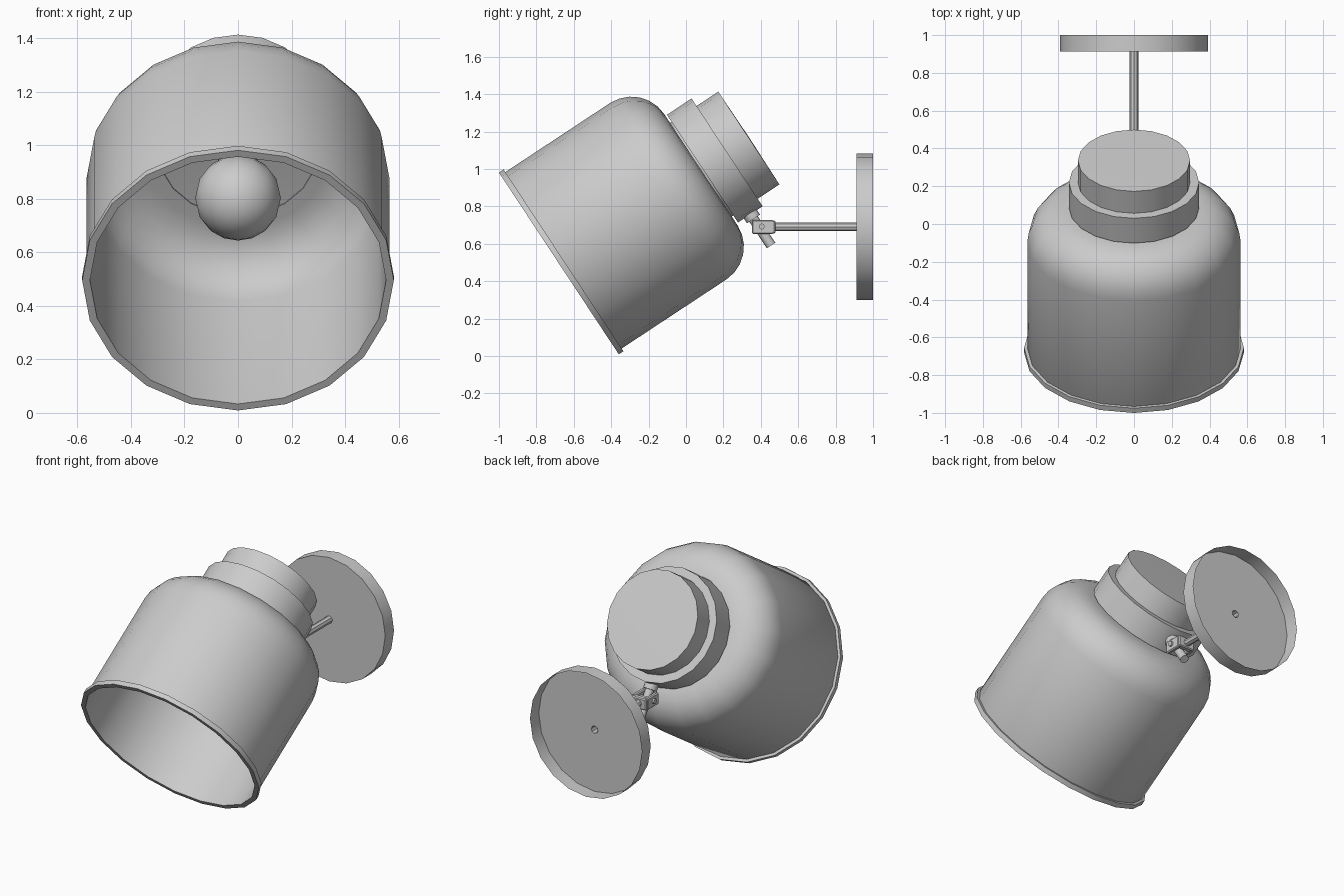
import bpy, bmesh, math
from mathutils import Matrix, Vector

if "Cube" in bpy.data.objects:
    bpy.data.objects.remove(bpy.data.objects["Cube"])

# lamp head frame: local z runs from the open rim to the cap, local y points to the joint
HEAD = Matrix.Translation((0, -0.68, 0.495)) @ Matrix.Rotation(math.radians(-56.6), 4, 'X')
# wall frame: local z runs along world y
WALL = Matrix.Translation((0, 0, 0.69)) @ Matrix.Rotation(math.radians(-90), 4, 'X')


def finish(name, bm, matrix, angle=40):
    bmesh.ops.remove_doubles(bm, verts=bm.verts, dist=1e-5)
    bmesh.ops.recalc_face_normals(bm, faces=bm.faces)
    me = bpy.data.meshes.new(name)
    bm.to_mesh(me)
    bm.free()
    ob = bpy.data.objects.new(name, me)
    bpy.context.collection.objects.link(ob)
    ob.matrix_world = matrix
    bpy.ops.object.select_all(action='DESELECT')
    ob.select_set(True)
    bpy.context.view_layer.objects.active = ob
    bpy.ops.object.shade_smooth_by_angle(angle=math.radians(angle))
    return ob


def lathe(name, profile, matrix, sides=20, angle=40):
    """Spin (radius, height) points around local z."""
    bm = bmesh.new()
    vs = [bm.verts.new((0, r, h)) for r, h in profile]
    es = [bm.edges.new(p) for p in zip(vs, vs[1:])]
    bmesh.ops.spin(bm, geom=vs + es, cent=(0, 0, 0), axis=(0, 0, 1),
                   angle=math.tau, steps=sides, use_duplicate=False)
    bmesh.ops.dissolve_degenerate(bm, dist=1e-5, edges=bm.edges)
    return finish(name, bm, matrix, angle)


def rod(name, a, b, r, sides=8, matrix=Matrix()):
    a, b = Vector(a), Vector(b)
    turn = (b - a).to_track_quat('Z', 'Y').to_matrix().to_4x4()
    n = (b - a).length
    return lathe(name, [(0, 0), (r, 0), (r, n), (0, n)],
                 matrix @ Matrix.Translation(a) @ turn, sides, 50)


def box(name, loc, size):
    bm = bmesh.new()
    bmesh.ops.create_cube(bm, size=1)
    bmesh.ops.scale(bm, vec=size, verts=bm.verts)
    bmesh.ops.bevel(bm, geom=bm.edges[:], offset=0.006, segments=1, affect='EDGES')
    return finish(name, bm, Matrix.Translation(loc), 30)


# rounded shoulder shared by the outer and inner shade walls
def shoulder(r, top, rad):
    return [(r - rad + rad * math.cos(a), top - rad + rad * math.sin(a))
            for a in (math.radians(15 * i) for i in range(7))]


# shade: outer wall, then inner wall back down to the opening
outer = shoulder(0.565, 0.91, 0.21)
inner = shoulder(0.552, 0.895, 0.20)
lathe("shade", [(0.553, 0), (0.565, 0.03)] + outer + [(0, 0.91), (0, 0.895)]
      + inner[::-1] + [(0.553, 0)], HEAD)
lathe("shade_rim", [(0.553, 0), (0.582, 0), (0.582, 0.03), (0.564, 0.03)], HEAD, 20, 30)

# neck ring and cap behind the shade
lathe("neck_core", [(0.30, 0.89), (0.30, 0.93)], HEAD)
lathe("neck_ring", [(0, 0.92), (0.345, 0.92), (0.345, 1.078), (0, 1.078)], HEAD)
lathe("cap", [(0.297, 1.07), (0.297, 1.217), (0, 1.22)], HEAD)

# bulb with its neck and socket
R, C = 0.16, 0.56
ball = [(R * math.sin(math.radians(a)), C - R * math.cos(math.radians(a)))
        for a in range(0, 136, 15)]
lathe("bulb", ball + [(0.085, 0.72), (0.075, 0.78), (0.075, 0.9)], HEAD, 16, 60)

# stud below the neck ring, passing through the joint
rod("joint_stud", (0, 0.32, 1.0), (0, 0.545, 1.0), 0.027, 8, HEAD)
rod("stud_collar", (0, 0.335, 1.0), (0, 0.375, 1.0), 0.042, 10, HEAD)

# forked joint with cross pin
for name, x in (("left", -0.044), ("right", 0.044)):
    box("joint_prong_" + name, (x, 0.41, 0.69), (0.026, 0.115, 0.075))
box("joint_bridge", (0, 0.46, 0.69), (0.11, 0.035, 0.07))
rod("joint_pin", (-0.068, 0.405, 0.692), (0.068, 0.405, 0.692), 0.016)

# arm and hollow wall plate, open at the back
lathe("arm", [(0.023, 0.465), (0.023, 0.915)], WALL, 8, 30)
lathe("wall_plate", [(0.022, 0.912), (0.392, 0.912), (0.392, 1.0)], WALL, 20)
